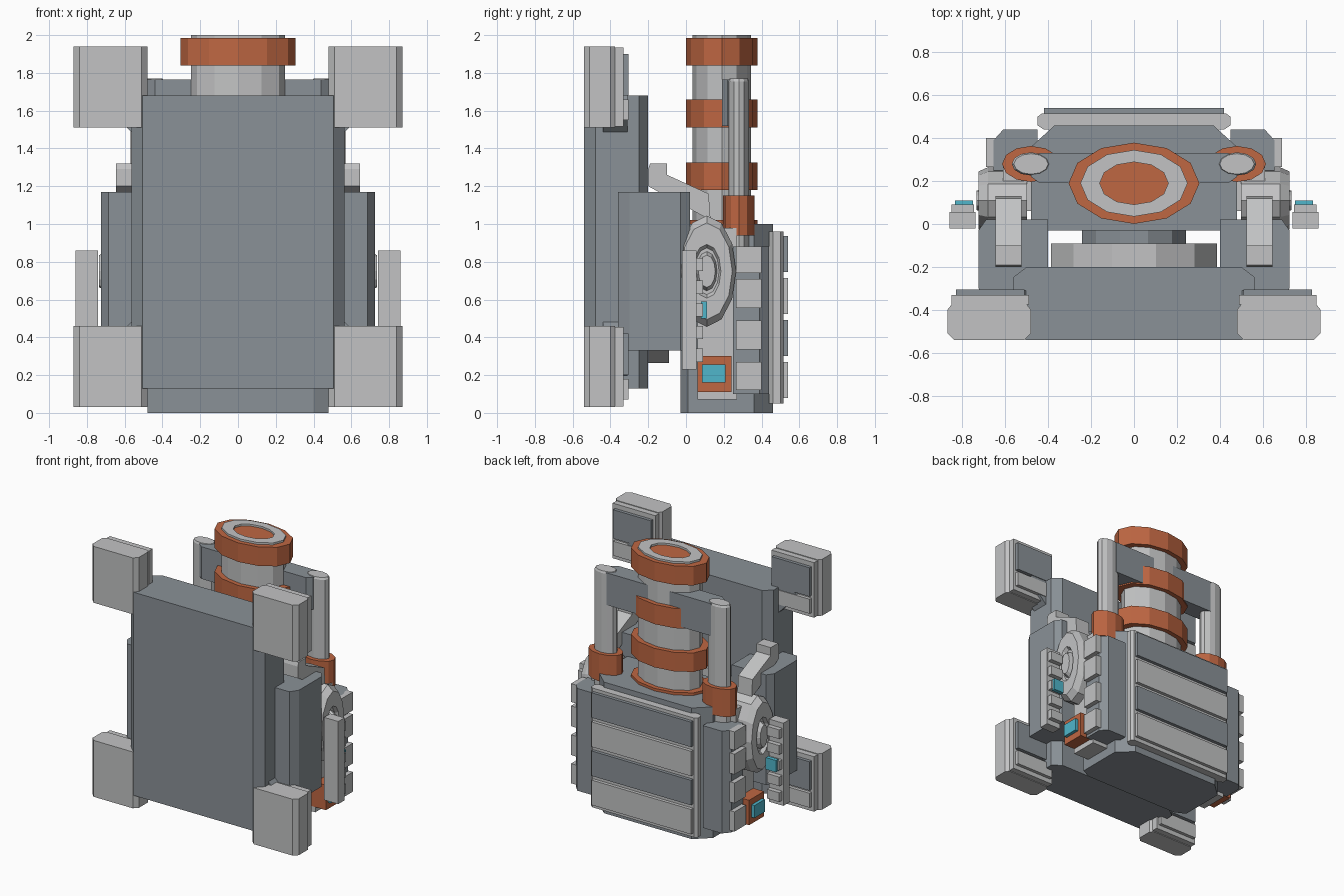
import bpy, bmesh, math
from mathutils import Matrix, Vector

if "Cube" in bpy.data.objects:
    bpy.data.objects.remove(bpy.data.objects["Cube"])


def mat(name, rgb):
    m = bpy.data.materials.new(name)
    m.diffuse_color = (*rgb, 1)
    m.use_nodes = True
    m.node_tree.nodes["Principled BSDF"].inputs["Base Color"].default_value = m.diffuse_color
    return m


LIGHT = mat("light_grey", (0.54, 0.545, 0.55))
DARK = mat("slate_grey", (0.255, 0.285, 0.31))
ORANGE = mat("burnt_orange", (0.52, 0.135, 0.055))
CYAN = mat("cyan", (0.08, 0.47, 0.60))


def finish(bm, name, m):
    bmesh.ops.recalc_face_normals(bm, faces=bm.faces)
    me = bpy.data.meshes.new(name)
    bm.to_mesh(me)
    bm.free()
    me.materials.append(m)
    ob = bpy.data.objects.new(name, me)
    bpy.context.collection.objects.link(ob)
    return ob


def prism(name, pts, a, b, m, axis="z"):
    """Extrude a 2D outline from a to b: (x,y) along z, (y,z) along x."""
    bm = bmesh.new()

    def put(p, h):
        return bm.verts.new((p[0], p[1], h) if axis == "z" else (h, p[0], p[1]))
    lo = [put(p, a) for p in pts]
    hi = [put(p, b) for p in pts]
    bm.faces.new(lo)
    bm.faces.new(hi)
    n = len(pts)
    for i in range(n):
        j = (i + 1) % n
        bm.faces.new((lo[i], lo[j], hi[j], hi[i]))
    return finish(bm, name, m)


def box(name, x0, x1, y0, y1, z0, z1, m):
    return prism(name, [(x0, y0), (x1, y0), (x1, y1), (x0, y1)], z0, z1, m)


def sym(half):
    """Complete an outline given its +x half."""
    return half + [(-x, y) for x, y in reversed(half)]


def lathe(name, profile, centre, squash, m, sides=12, axis="z", floor=None):
    """Spin a (radius, height) profile; squash scales the second direction."""
    bm = bmesh.new()
    rings = []
    for r, h in profile:
        ring = []
        for i in range(sides):
            t = 2 * math.pi * i / sides
            u, v = r * math.cos(t), r * math.sin(t) * squash
            if axis == "z":
                p = Vector((u, v, h))
            elif axis == "x":
                p = Vector((h, u, v))
            else:
                t += math.pi / sides
                p = Vector((r * math.cos(t), h, r * math.sin(t) * squash))
            ring.append(bm.verts.new(p + Vector(centre)))
        rings.append(ring)
    for a, b in zip(rings, rings[1:]):
        for i in range(sides):
            j = (i + 1) % sides
            bm.faces.new((a[i], a[j], b[j], b[i]))
    bm.faces.new(rings[0])
    end = bm.faces.new(rings[-1])
    if floor:
        end.material_index = 1
    ob = finish(bm, name, m)
    if floor:
        ob.data.materials.append(floor)
    return ob


def mirror(ob, x=True, z=False):
    """Mirror across the centre plane, and optionally across the slab's mid height."""
    bm = bmesh.new()
    bm.from_mesh(ob.data)
    for on, axis, mid in ((x, 0, 0.0), (z, 2, 0.985)):
        if on:
            new = bmesh.ops.duplicate(bm, geom=bm.verts[:] + bm.edges[:] + bm.faces[:])["geom"]
            for v in (g for g in new if isinstance(g, bmesh.types.BMVert)):
                v.co[axis] = 2 * mid - v.co[axis]
            bmesh.ops.reverse_faces(bm, faces=[g for g in new if isinstance(g, bmesh.types.BMFace)])
    bm.to_mesh(ob.data)
    bm.free()


# Front slab
prism("front_slab", sym([(0.505, -0.54), (0.565, -0.48), (0.565, -0.25), (0.50, -0.20)]),
      0.13, 1.68, DARK)

# Corner pads: thick front, stepped back layer, two back plates
pad = [(0.51, -0.54), (0.84, -0.54), (0.87, -0.51), (0.87, -0.40), (0.85, -0.375),
       (0.50, -0.375), (0.48, -0.40), (0.48, -0.51)]
mirror(prism("corner_pads", pad, 0.03, 0.46, LIGHT), z=True)
mirror(box("pad_backs", 0.49, 0.85, -0.375, -0.33, 0.035, 0.455, LIGHT), z=True)
for z0 in (0.0, 1.48):
    mirror(box("pad_upper_plate", 0.51, 0.83, -0.33, -0.305, z0 + 0.20, z0 + 0.42, DARK))
    mirror(box("pad_lower_plate", 0.51, 0.83, -0.33, -0.305, z0 + 0.07, z0 + 0.18, LIGHT))

# Diagonal braces between slab and pads
brace = box("corner_braces", -0.14, 0.20, -0.44, -0.31, -0.09, 0.09, DARK)
brace.data.transform(Matrix.Translation((0.52, 0, 1.57)) @ Matrix.Rotation(-math.pi / 4, 4, "Y"))
mirror(brace, z=True)

# Side boxes and the round hub joining slab to rear hull
mirror(prism("side_boxes", [(0.42, -0.36), (0.685, -0.36), (0.725, -0.30), (0.725, -0.03),
                            (0.69, 0.02), (0.40, 0.02), (0.40, -0.20)], 0.33, 1.17, DARK))
lathe("joining_hub", [(0.40, -0.22), (0.40, -0.09)], (0, 0, 0.65), 1, LIGHT, axis="y")
lathe("hub_core", [(0.25, -0.10), (0.25, 0.0)], (0, 0, 0.65), 1, DARK, axis="y")

# Sloping arms
mirror(prism("sloping_arms", [(-0.20, 1.20), (-0.20, 1.29), (-0.19, 1.32), (-0.10, 1.32),
                              (-0.10, 1.26), (0.12, 1.16), (0.13, 1.02), (0.02, 1.08)],
             0.525, 0.645, LIGHT, "x"))

# Rear hull with chamfered corners
prism("rear_hull", sym([(0.40, -0.03), (0.48, 0.01), (0.48, 0.36), (0.37, 0.46)]), 0, 1.0, DARK)

# Back panel and its stripes
prism("back_panel", sym([(0.42, 0.44), (0.45, 0.46), (0.45, 0.50), (0.43, 0.515)]),
      0.05, 0.96, LIGHT)
for i in range(4):
    z = 0.08 + 0.222 * i
    box("back_stripe", -0.42, 0.42, 0.51, 0.54, z, z + 0.19, DARK if i % 2 else LIGHT)

# Side housings with stacked blocks
mirror(box("inner_housing", 0.45, 0.61, 0.06, 0.27, 0.07, 0.98, LIGHT))
mirror(prism("outer_housing", [(0.45, 0.25), (0.655, 0.25), (0.655, 0.39), (0.61, 0.44),
                               (0.45, 0.44)], 0.10, 0.88, DARK))
for z0, z1 in ((0.12, 0.27), (0.335, 0.49), (0.555, 0.71), (0.74, 0.88)):
    mirror(box("housing_block", 0.64, 0.69, 0.265, 0.40, z0, z1, LIGHT))

# Oval discs with a recessed ring
mirror(lathe("side_disc", [(0.155, 0.50), (0.155, 0.68), (0.135, 0.725), (0.075, 0.725),
                           (0.065, 0.70), (0.055, 0.70), (0.045, 0.735)],
             (0, 0.11, 0.75), 1.9, LIGHT, axis="x"))

# Toothed side strips with one lit tooth
mirror(box("side_strip", 0.74, 0.86, -0.02, 0.055, 0.23, 0.86, LIGHT))
for i in range(5):
    z = 0.27 + 0.12 * i
    mirror(box("strip_tooth", 0.745, 0.85, 0.05, 0.09, z, z + 0.07, LIGHT))
mirror(box("lit_tooth", 0.75, 0.835, 0.08, 0.11, 0.50, 0.59, CYAN))

# Lower lamps
mirror(box("lamp_frame", 0.58, 0.70, 0.06, 0.24, 0.11, 0.30, ORANGE))
mirror(box("lamp_glass", 0.68, 0.725, 0.085, 0.21, 0.16, 0.255, CYAN))

# Central chimney with a recessed glowing mouth and four collars
C = (0, 0.19, 0)
lathe("chimney", [(0.25, 0.9), (0.25, 2.0), (0.16, 2.0), (0.16, 1.90)], C, 0.62, LIGHT, floor=CYAN)
for z0, z1 in ((0.92, 1.02), (1.18, 1.325), (1.51, 1.66), (1.84, 1.985)):
    lathe("chimney_collar", [(0.24, z0), (0.305, z0), (0.305, z1), (0.24, z1)], C, 0.62, ORANGE)

# Side pipes, their collars and the crossbar
P = (0.48, 0.28, 0)
mirror(lathe("side_pipe", [(0.09, 0.83), (0.09, 1.755), (0.08, 1.77)], P, 0.6, LIGHT))
mirror(lathe("pipe_collar", [(0.135, 0.94), (0.135, 1.15)], P, 0.62, ORANGE))
prism("crossbar", sym([(0.44, 0.19), (0.48, 0.22), (0.48, 0.30), (0.44, 0.33)]),
      1.52, 1.765, DARK)
